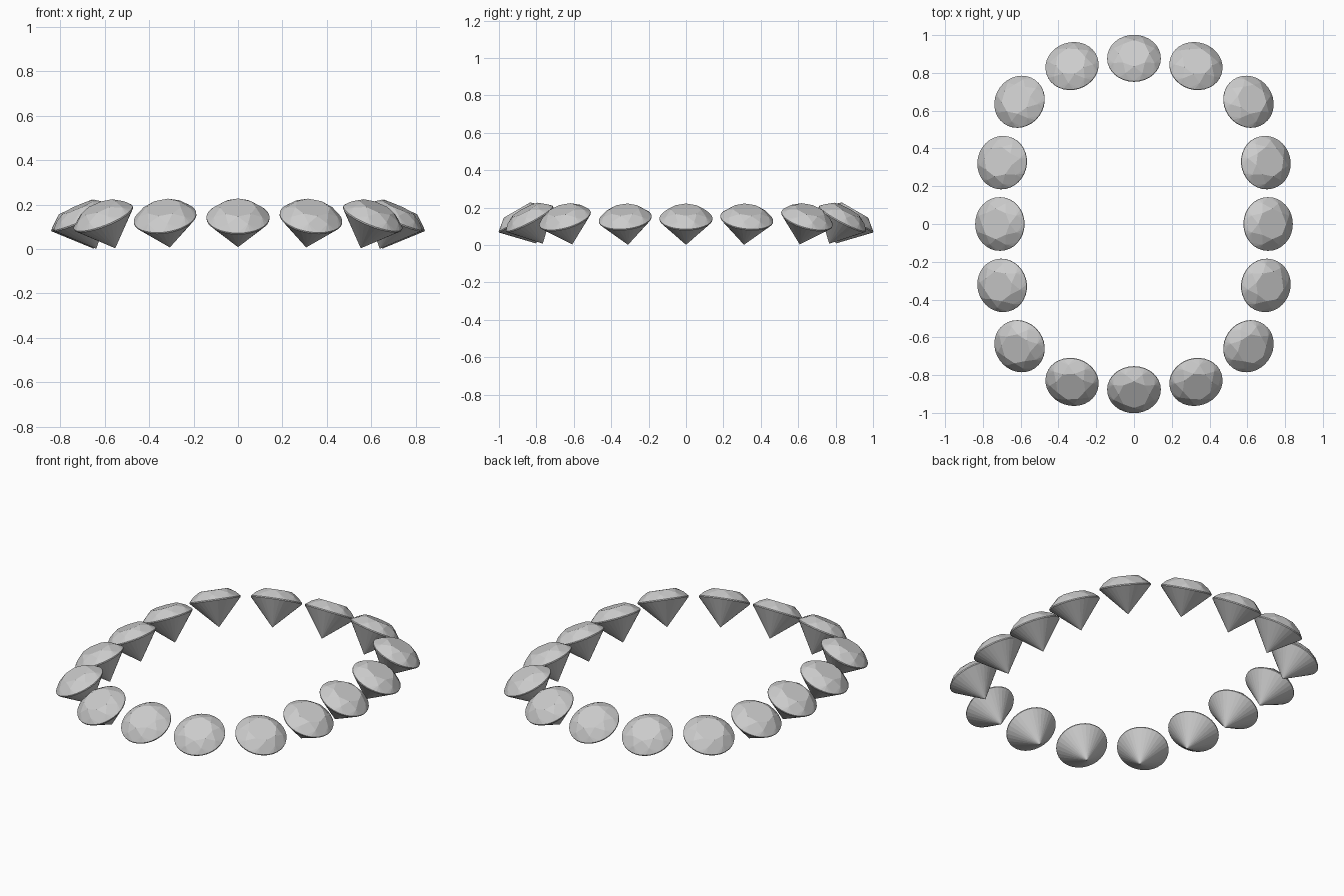
import bpy, bmesh, math
from mathutils import Matrix

if "Cube" in bpy.data.objects:
    bpy.data.objects.remove(bpy.data.objects["Cube"])

R, TABLE, STAR = 0.142, 0.081, 0.117      # girdle, table and star point radii
CROWN, DEPTH, BAND = 0.054, 0.152, 0.003  # crown height, pavilion depth, half girdle
N = 32


def brilliant_mesh():
    bm = bmesh.new()

    def ring(n, r, z, offset=0.0):
        return [bm.verts.new((r * math.cos(2 * math.pi * (i + offset) / n),
                              r * math.sin(2 * math.pi * (i + offset) / n), z))
                for i in range(n)]

    star_z = CROWN * (R - STAR * math.cos(math.pi / 8)) / (R - TABLE)
    table = ring(8, TABLE, CROWN)
    star = ring(8, STAR, star_z, 0.5)
    upper = ring(N, R, BAND)
    lower = ring(N, R, -BAND)
    culet = bm.verts.new((0, 0, -DEPTH))
    bm.faces.new(table)
    # crown: star triangles, kites and upper girdle facets
    for k in range(8):
        bm.faces.new((table[k], star[k], table[(k + 1) % 8]))
        bm.faces.new((table[k], star[k - 1], upper[4 * k], star[k]))
        for j in range(4):
            i = 4 * k + j
            bm.faces.new((star[k], upper[i], upper[(i + 1) % N]))
    # girdle band and pavilion
    for i in range(N):
        j = (i + 1) % N
        bm.faces.new((upper[i], lower[i], lower[j], upper[j]))
        bm.faces.new((lower[i], culet, lower[j]))
    bmesh.ops.recalc_face_normals(bm, faces=bm.faces[:])
    mesh = bpy.data.meshes.new("brilliant_gem")
    bm.to_mesh(mesh)
    bm.free()
    return mesh


gem = brilliant_mesh()

# quarter of the cushion-shaped halo: x, y, heading (deg from +x), outward tilt
quarter = [
    (0.71, 0.0, 0, 24),
    (0.698, 0.325, 14, 24),
    (0.606, 0.647, 36, 26),
    (0.328, 0.836, 73, 29),
    (0.0, 0.877, 90, 30),
]
count = 0
for x, y, heading, tilt in quarter:
    for sx in ((1, -1) if x else (1,)):
        for sy in ((1, -1) if y else (1,)):
            h = math.radians(heading)
            direction = math.atan2(sy * math.sin(h), sx * math.cos(h))
            count += 1
            ob = bpy.data.objects.new(f"halo_gem_{count:02d}", gem)
            ob.matrix_world = (Matrix.Translation((sx * x, sy * y, 0.14))
                               @ Matrix.Rotation(direction, 4, 'Z')
                               @ Matrix.Rotation(math.radians(tilt), 4, 'Y'))
            bpy.context.collection.objects.link(ob)

# the single gems on the axes have no mirrored twin yet
for name, x, y, direction, tilt in (("halo_gem_left", -0.71, 0, 180, 24),
                                    ("halo_gem_front", 0, -0.877, -90, 30)):
    if not any((o.location.xy - Matrix.Translation((x, y, 0)).translation.xy).length < 0.05
               for o in bpy.context.collection.objects):
        ob = bpy.data.objects.new(name, gem)
        ob.matrix_world = (Matrix.Translation((x, y, 0.14))
                           @ Matrix.Rotation(math.radians(direction), 4, 'Z')
                           @ Matrix.Rotation(math.radians(tilt), 4, 'Y'))
        bpy.context.collection.objects.link(ob)
